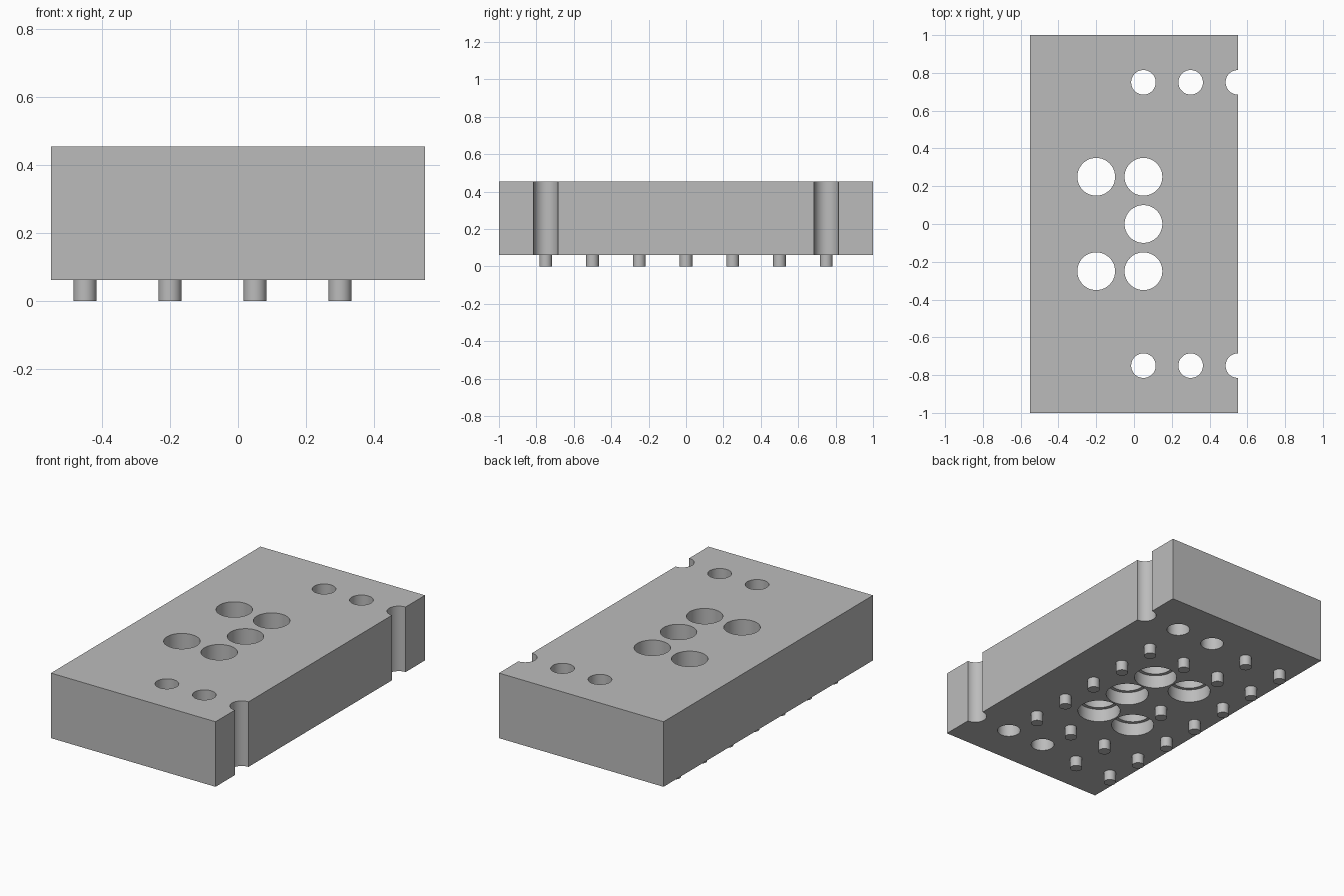
import bpy, bmesh, math

if "Cube" in bpy.data.objects:
    bpy.data.objects.remove(bpy.data.objects["Cube"])

HALF_X, HALF_Y = 0.55, 1.0
BASE, TOP = 0.062, 0.455        # underside and upper face of the block
SEG = 48
PITCH = 0.25

grey = bpy.data.materials.new("mid grey")
grey.diffuse_color = (0.5, 0.5, 0.5, 1)
grey.use_nodes = True
grey.node_tree.nodes["Principled BSDF"].inputs["Base Color"].default_value = grey.diffuse_color


def stepped_cylinder(bm, x, y, profile):
    """Closed turned solid at (x, y); profile is a list of (radius, z), bottom to top."""
    rings = [[bm.verts.new((x + r * math.cos(2 * math.pi * i / SEG),
                            y + r * math.sin(2 * math.pi * i / SEG), z))
              for i in range(SEG)] for r, z in profile]
    bm.faces.new(rings[0][::-1])
    bm.faces.new(rings[-1])
    for a, b in zip(rings, rings[1:]):
        for i in range(SEG):
            j = (i + 1) % SEG
            bm.faces.new((a[i], a[j], b[j], b[i]))


def make_object(name, bm):
    mesh = bpy.data.meshes.new(name)
    bm.normal_update()
    bm.to_mesh(mesh)
    bm.free()
    mesh.materials.append(grey)
    obj = bpy.data.objects.new(name, mesh)
    bpy.context.collection.objects.link(obj)
    return obj


def activate(obj):
    bpy.ops.object.select_all(action='DESELECT')
    obj.select_set(True)
    bpy.context.view_layer.objects.active = obj


# Solid block
bm = bmesh.new()
bmesh.ops.create_cube(bm, size=1)
for v in bm.verts:
    v.co.x *= 2 * HALF_X
    v.co.y *= 2 * HALF_Y
    v.co.z = TOP if v.co.z > 0 else BASE
block = make_object("block", bm)

# Hole layout: small bores near the ends (the outermost breaks the edge),
# large bores in the middle with a wider recess on the underside
small = [(x, s * 0.75) for x in (0.05, 0.30, 0.55) for s in (-1, 1)]
large = [(-0.2, -0.25), (-0.2, 0.25), (0.05, -0.25), (0.05, 0.0), (0.05, 0.25)]

bm = bmesh.new()
for x, y in small:
    stepped_cylinder(bm, x, y, [(0.065, BASE - 0.1), (0.065, TOP + 0.1)])
for x, y in large:
    stepped_cylinder(bm, x, y, [(0.12, BASE - 0.1), (0.12, BASE + 0.08),
                                (0.1, BASE + 0.08), (0.1, TOP + 0.1)])
cutter = make_object("hole_cutter", bm)
cutter.hide_render = True

mod = block.modifiers.new("holes", 'BOOLEAN')
mod.operation = 'DIFFERENCE'
mod.solver = 'EXACT'
mod.object = cutter
activate(block)
bpy.ops.object.modifier_apply(modifier=mod.name)
bpy.data.objects.remove(cutter, do_unlink=True)

# Pegs fill every grid position that has no hole
holes = small + large
bm = bmesh.new()
for x in (-0.45, -0.2, 0.05, 0.30):
    for row in range(-3, 4):
        y = row * PITCH
        if all(math.dist((x, y), h) > 0.01 for h in holes):
            stepped_cylinder(bm, x, y, [(0.034, 0), (0.034, BASE + 0.002)])
pegs = make_object("pegs", bm)

# Smooth round walls, crisp edges
for obj in (block, pegs):
    activate(obj)
    bpy.ops.object.shade_smooth_by_angle(angle=math.radians(30))
